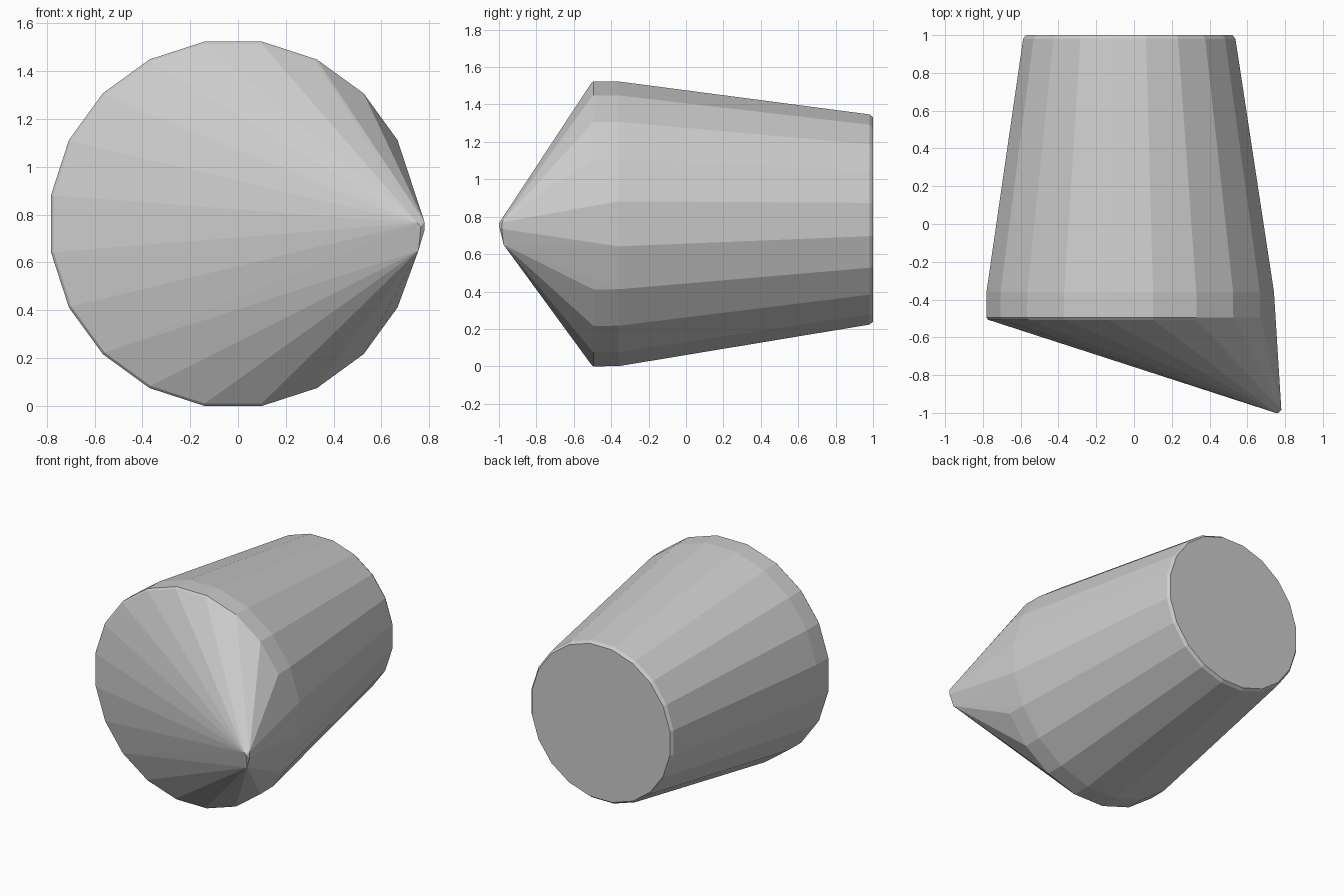
import bpy, bmesh, math

if "Cube" in bpy.data.objects:
    bpy.data.objects.remove(bpy.data.objects["Cube"])

SIDES = 20
bm = bmesh.new()


def ring(y, cx, cz, r):
    """Upright polygon facing along y; r is the distance to the flat sides."""
    rad = r / math.cos(math.pi / SIDES)
    for i in range(SIDES):
        a = 2 * math.pi * (i + 0.5) / SIDES
        bm.verts.new((cx + rad * math.cos(a), y, cz + rad * math.sin(a)))


# tapered body: softened back rim, wide shoulder, front rim
ring(1.0, -0.025, 0.785, 0.547)
ring(0.98, -0.025, 0.785, 0.562)
ring(-0.36, -0.02, 0.762, 0.761)
ring(-0.495, -0.02, 0.762, 0.762)
ring(-0.507, -0.02, 0.762, 0.752)

# blunt off-centre tip on the right
for p in [(0.75, -1.0, 0.765), (0.765, -1.0, 0.75), (0.78, -0.985, 0.77),
          (0.78, -0.985, 0.735), (0.755, -0.975, 0.65)]:
    bm.verts.new(p)

# stretch one convex skin over all the sections
hull = bmesh.ops.convex_hull(bm, input=bm.verts[:])
loose = [v for v in bm.verts if not v.link_faces]
bmesh.ops.delete(bm, geom=loose, context='VERTS')
bmesh.ops.dissolve_limit(bm, angle_limit=math.radians(0.5),
                         verts=bm.verts[:], edges=bm.edges[:])
bmesh.ops.recalc_face_normals(bm, faces=bm.faces[:])

mesh = bpy.data.meshes.new("pointed_boulder")
bm.to_mesh(mesh)
bm.free()
bpy.context.collection.objects.link(bpy.data.objects.new("pointed_boulder", mesh))
